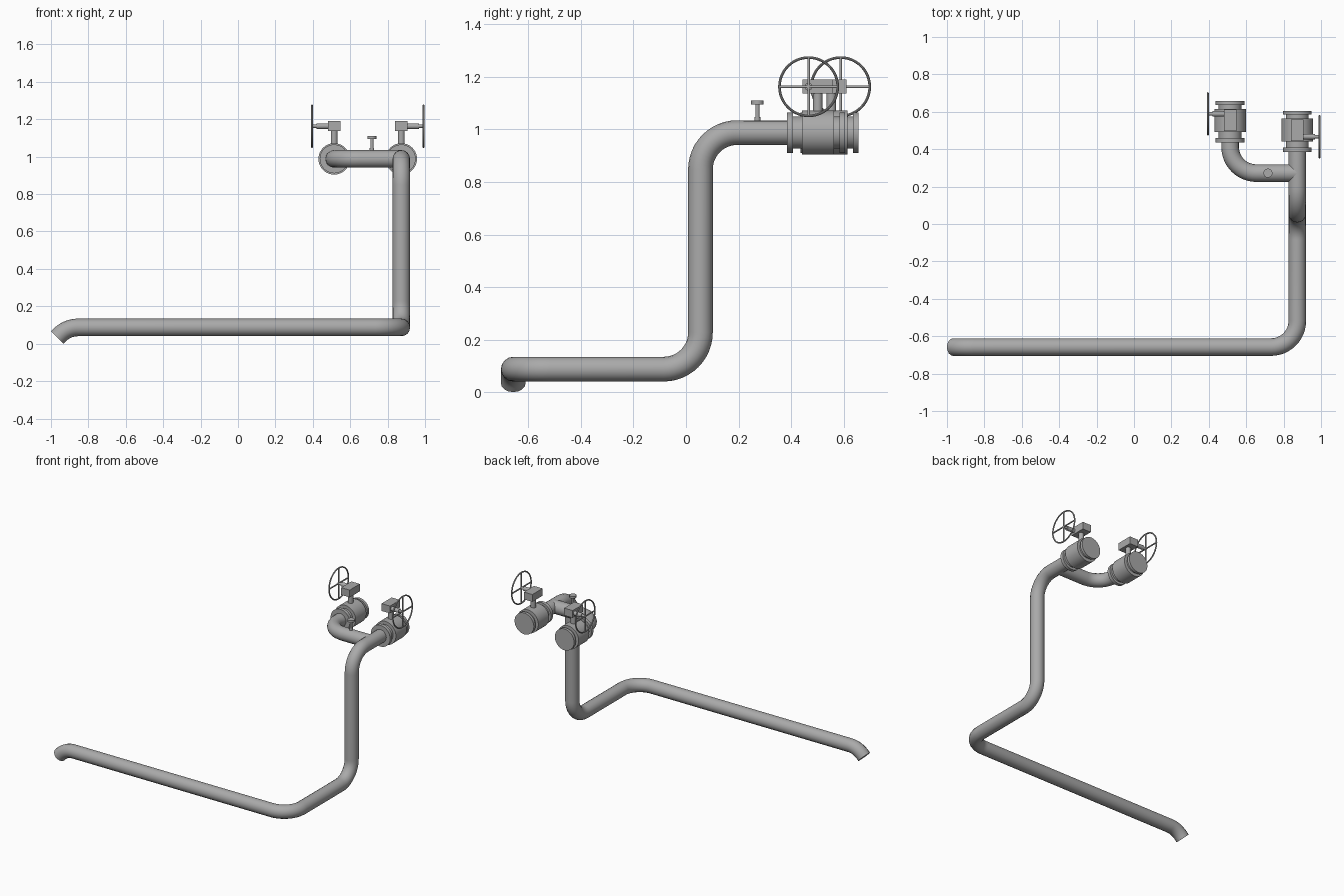
import bpy, bmesh, math
from mathutils import Vector

if "Cube" in bpy.data.objects:
    bpy.data.objects.remove(bpy.data.objects["Cube"])

steel = bpy.data.materials.new("grey_steel")
steel.use_nodes = True
GREY = (0.4, 0.4, 0.4, 1)
steel.diffuse_color = GREY
steel.node_tree.nodes["Principled BSDF"].inputs["Base Color"].default_value = GREY

PIPE_R, BEND_R = 0.047, 0.14


def finish(ob, name):
    ob.name = name
    ob.data.name = name
    ob.data.materials.clear()
    ob.data.materials.append(steel)
    bpy.ops.object.select_all(action='DESELECT')
    ob.select_set(True)
    bpy.context.view_layer.objects.active = ob
    bpy.ops.object.shade_smooth_by_angle(angle=math.radians(35))
    return ob


def rounded_path(corners, steps=12):
    """Replace each inner corner by a circular arc of the bend radius."""
    pts = [Vector(c) for c in corners]
    path = [pts[0]]
    for a, b, c in zip(pts, pts[1:], pts[2:]):
        u, v = (a - b).normalized(), (c - b).normalized()
        half = u.angle(v) / 2
        bisector = (u + v).normalized()
        centre = b + bisector * (BEND_R / math.sin(half))
        start = b + u * (BEND_R / math.tan(half)) - centre
        end = b + v * (BEND_R / math.tan(half)) - centre
        sweep = start.angle(end)
        for i in range(steps + 1):
            t = i / steps
            path.append(centre + (start * math.sin((1 - t) * sweep)
                                  + end * math.sin(t * sweep)) / math.sin(sweep))
    return path + [pts[-1]]


def pipe(name, corners):
    path = rounded_path(corners)
    curve = bpy.data.curves.new(name, 'CURVE')
    curve.dimensions = '3D'
    curve.bevel_depth = PIPE_R
    curve.bevel_resolution = 6
    curve.use_fill_caps = True
    spline = curve.splines.new('POLY')
    spline.points.add(len(path) - 1)
    for point, co in zip(spline.points, path):
        point.co = (*co, 1)
    ob = bpy.data.objects.new(name, curve)
    bpy.context.collection.objects.link(ob)
    bpy.ops.object.select_all(action='DESELECT')
    ob.select_set(True)
    bpy.context.view_layer.objects.active = ob
    bpy.ops.object.convert(target='MESH')
    return finish(bpy.context.object, name)


def rod(name, start, end, radius, sides=32):
    start, end = Vector(start), Vector(end)
    axis = end - start
    bpy.ops.mesh.primitive_cylinder_add(vertices=sides, radius=radius, depth=axis.length,
                                        location=(start + end) / 2)
    ob = bpy.context.object
    ob.rotation_euler = axis.to_track_quat('Z', 'Y').to_euler()
    return finish(ob, name)


def lathe_y(name, origin, profile, sides=40):
    """Closed solid of revolution along y from (y, radius) pairs."""
    bm = bmesh.new()
    rings = []
    for y, r in profile:
        rings.append([bm.verts.new((r * math.cos(k * math.tau / sides), y,
                                    r * math.sin(k * math.tau / sides))) for k in range(sides)])
    for a, b in zip(rings, rings[1:]):
        for k in range(sides):
            n = (k + 1) % sides
            bm.faces.new((a[k], a[n], b[n], b[k]))
    bm.faces.new(rings[0])
    bm.faces.new(rings[-1])
    bmesh.ops.recalc_face_normals(bm, faces=bm.faces)
    mesh = bpy.data.meshes.new(name)
    bm.to_mesh(mesh)
    bm.free()
    ob = bpy.data.objects.new(name, mesh)
    ob.location = origin
    bpy.context.collection.objects.link(ob)
    return finish(ob, name)


# Flanged valve body, stem, gearbox and handwheel
def valve(side, x, y, z, s):
    profile = [(0, .077), (.024, .077), (.024, .061), (.057, .061), (.057, .084),
               (.179, .084), (.179, .061), (.201, .061), (.201, .077), (.221, .077)]
    lathe_y(side + "_valve_body", (x, y, z), profile)
    mid = y + 0.118
    rod(side + "_valve_stem", (x, mid, z + .07), (x, mid, 1.14), .018, 24)
    bpy.ops.mesh.primitive_cube_add(size=1, location=(x, mid, 1.164))
    box = bpy.context.object
    box.scale = (.068, .116, .053)
    finish(box, side + "_gearbox")

    # Handwheel, offset along y from the stem
    wy, wz, wx = mid - s * .035, 1.163, x + s * .119
    rod(side + "_gear_shaft_sleeve", (x + s * .03, wy, wz), (x + s * .095, wy, wz), .015, 24)
    rod(side + "_gear_shaft", (x + s * .09, wy, wz), (wx + s * .004, wy, wz), .009, 24)
    bpy.ops.mesh.primitive_torus_add(major_radius=.111, minor_radius=.005, major_segments=48,
                                     minor_segments=10, location=(wx, wy, wz),
                                     rotation=(0, math.pi / 2, 0))
    finish(bpy.context.object, side + "_handwheel_rim")
    rod(side + "_handwheel_upright_spoke", (wx, wy, wz - .11), (wx, wy, wz + .11), .005, 12)
    rod(side + "_handwheel_cross_spoke", (wx, wy - .11, wz), (wx, wy + .11, wz), .005, 12)


# Main pipe from the angled outlet to the left valve, then the side branch
LOW, HIGH, RX, BX, BY = 0.087, 0.988, 0.873, 0.514, 0.272
pipe("main_pipe", [(-.967, -.658, .033), (-.913, -.658, LOW), (RX, -.658, LOW),
                   (RX, .055, LOW), (RX, .055, HIGH), (RX, .395, HIGH)])
pipe("branch_pipe", [(RX, BY, HIGH), (BX, BY, HIGH), (BX, .445, HIGH)])

valve("left", RX, .384, HIGH, 1)
valve("right", BX, .436, HIGH, -1)

# Small vent on the branch
rod("vent_base", (.716, BY, 1.02), (.716, BY, 1.047), .012, 20)
rod("vent_stem", (.716, BY, 1.02), (.716, BY, 1.098), .008, 20)
rod("vent_cap", (.716, BY, 1.095), (.716, BY, 1.11), .024, 24)
